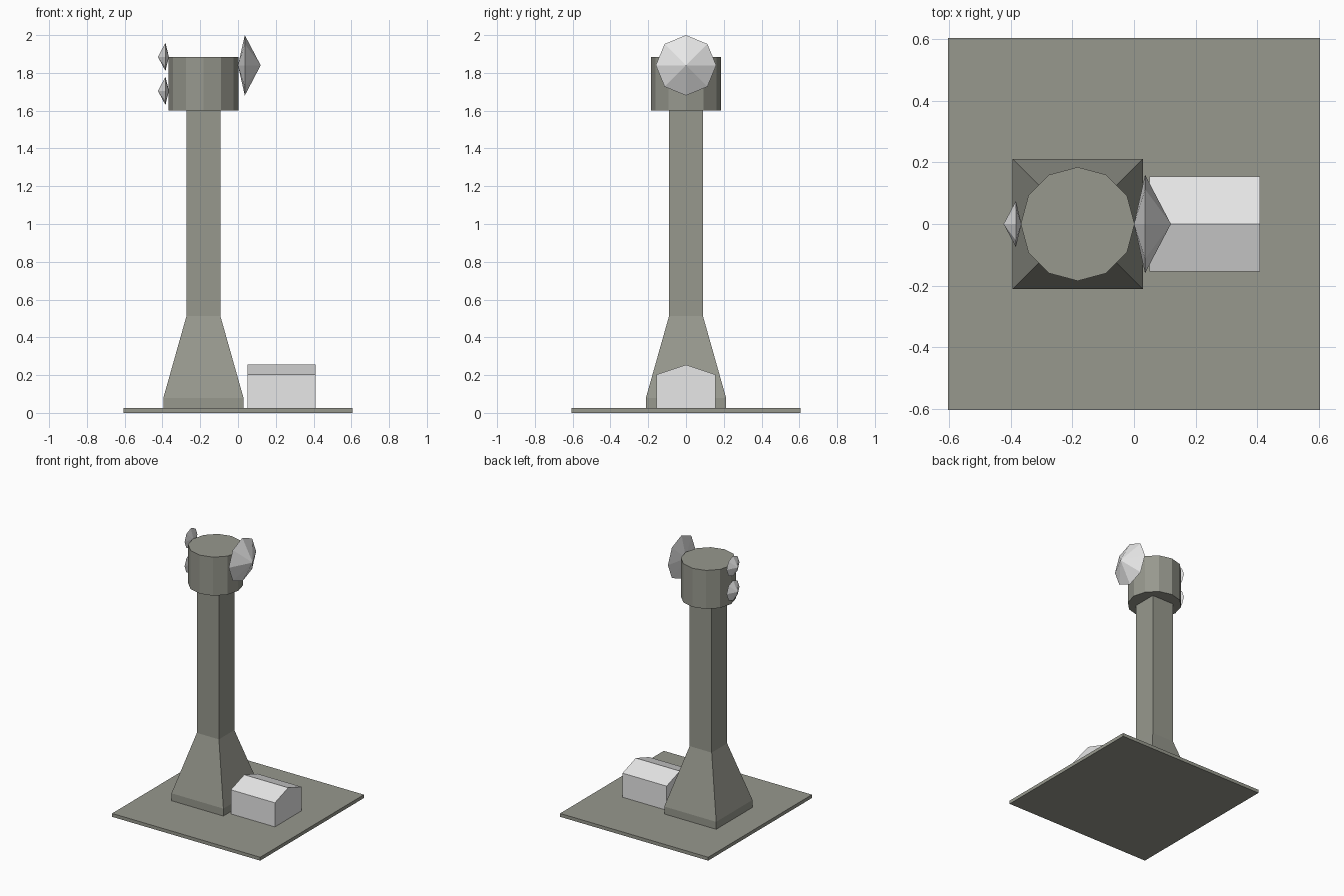
import bpy, bmesh, math

if "Cube" in bpy.data.objects:
    bpy.data.objects.remove(bpy.data.objects["Cube"])


def material(name, rgb):
    m = bpy.data.materials.new(name)
    m.diffuse_color = (*rgb, 1)
    m.use_nodes = True
    m.node_tree.nodes["Principled BSDF"].inputs["Base Color"].default_value = m.diffuse_color
    return m


CONCRETE = material("concrete grey", (0.31, 0.315, 0.27))
WHITE = material("off white", (0.8, 0.8, 0.8))
TOWER_X = -0.183


def loft(name, rings, mat):
    """Skin a stack of rings; a one-point ring makes a tip."""
    bm = bmesh.new()
    loops = [[bm.verts.new(p) for p in ring] for ring in rings]
    for a, b in zip(loops, loops[1:]):
        n = max(len(a), len(b))
        for i in range(n):
            j = (i + 1) % n
            if len(a) == 1:
                bm.faces.new((a[0], b[j], b[i]))
            elif len(b) == 1:
                bm.faces.new((a[i], a[j], b[0]))
            else:
                bm.faces.new((a[i], a[j], b[j], b[i]))
    for end in (loops[0], loops[-1]):
        if len(end) > 2:
            bm.faces.new(end)
    bmesh.ops.recalc_face_normals(bm, faces=bm.faces)
    me = bpy.data.meshes.new(name)
    bm.to_mesh(me)
    bm.free()
    me.materials.append(mat)
    ob = bpy.data.objects.new(name, me)
    bpy.context.collection.objects.link(ob)
    return ob


def square(x, half, z):
    return [(x + sx * half, sy * half, z)
            for sx, sy in ((-1, -1), (1, -1), (1, 1), (-1, 1))]


def circle(n):
    return [(math.cos(2 * math.pi * i / n), math.sin(2 * math.pi * i / n)) for i in range(n)]


def dish(name, x_back, x_rim, x_front, z, r):
    """Eight-sided double cone lying along x."""
    rim = [(x_rim, r * c, z + r * s) for c, s in circle(8)]
    return loft(name, [[(x_back, 0, z)], rim, [(x_front, 0, z)]], WHITE)


# Ground slab
loft("ground_slab", [square(0, 0.605, 0), square(0, 0.605, 0.025)], CONCRETE)

# Tower with flared foot and straight shaft
loft("tower_shaft", [square(TOWER_X, h, z) for h, z in
                     ((0.212, 0.025), (0.212, 0.08), (0.09, 0.512), (0.09, 1.6))], CONCRETE)

# Twelve-sided head
loft("tower_head", [[(TOWER_X + 0.185 * c, 0.185 * s, z) for c, s in circle(12)]
                    for z in (1.6, 1.885)], CONCRETE)

# Dishes: one large on the right, two small on the left
dish("large_dish", 0.0, 0.036, 0.12, 1.84, 0.16)
for label, z in (("upper", 1.885), ("lower", 1.705)):
    dish(label + "_small_dish", -0.366, -0.384, -0.424, z, 0.075)

# Gabled hut, its pentagon end extruded along x
gable = [(-0.155, 0.025), (0.155, 0.025), (0.155, 0.203), (0, 0.255), (-0.155, 0.203)]
loft("hut", [[(x, y, z) for y, z in gable] for x in (0.05, 0.41)], WHITE)
